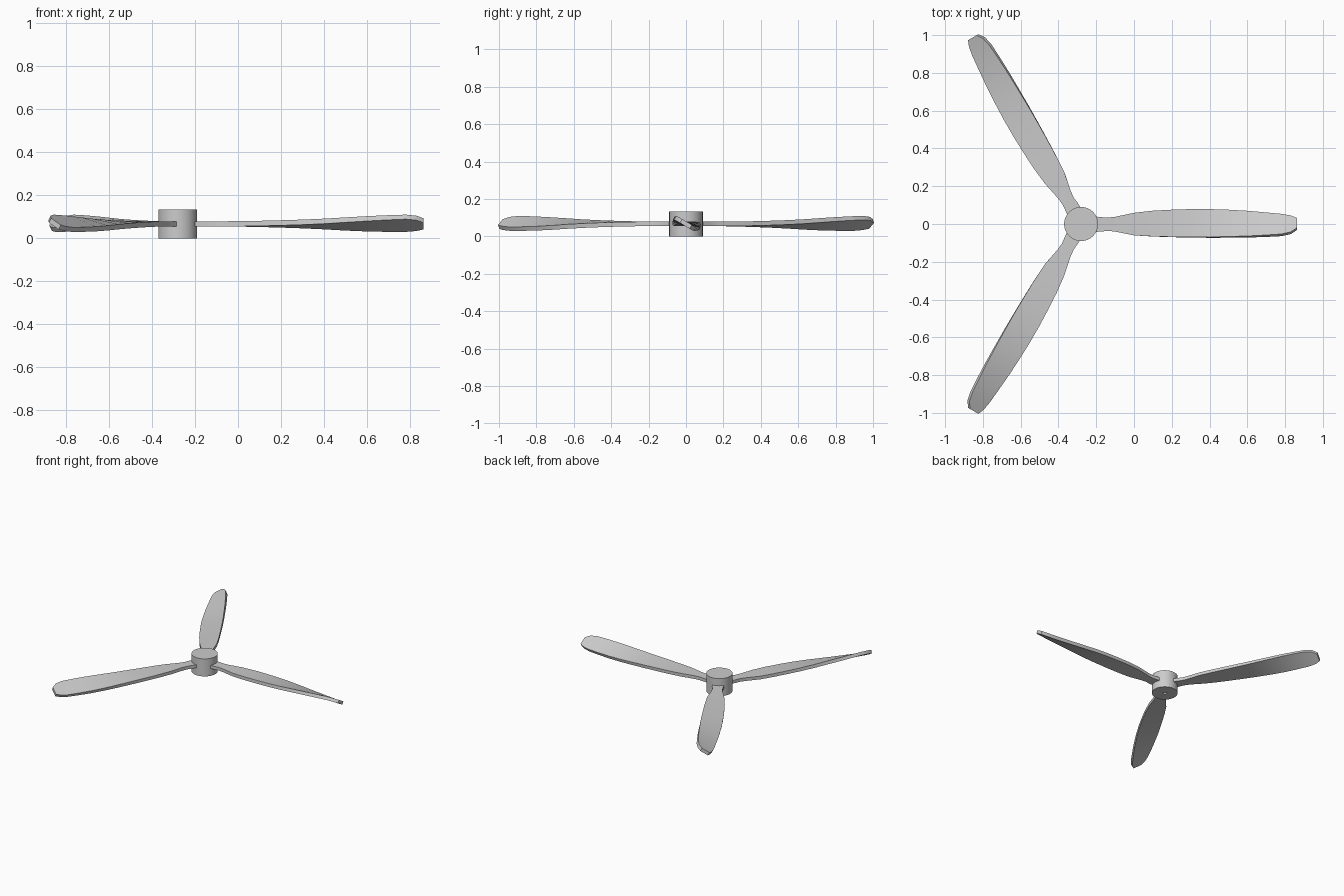
import bpy, bmesh
from math import radians, cos, sin, tau
from mathutils import Vector

if "Cube" in bpy.data.objects:
    bpy.data.objects.remove(bpy.data.objects["Cube"])

HUB_X, MID_Z = -0.28, 0.067
THICK = 0.024


def finish(name, bm):
    bmesh.ops.remove_doubles(bm, verts=bm.verts, dist=1e-5)
    bmesh.ops.recalc_face_normals(bm, faces=bm.faces)
    mesh = bpy.data.meshes.new(name)
    bm.to_mesh(mesh)
    bm.free()
    ob = bpy.data.objects.new(name, mesh)
    bpy.context.collection.objects.link(ob)
    bpy.context.view_layer.objects.active = ob
    ob.select_set(True)
    bpy.ops.object.shade_smooth_by_angle(angle=radians(30))
    ob.select_set(False)
    return ob


# Hub: turned cylinder with a shaft hole from below
bm = bmesh.new()
profile = [(0, 0.09), (0.012, 0.09), (0.012, 0), (0.09, 0), (0.09, 0.133), (0, 0.133)]
vs = [bm.verts.new((r, 0, z)) for r, z in profile]
es = [bm.edges.new(p) for p in zip(vs, vs[1:])]
bmesh.ops.spin(bm, geom=vs + es, axis=(0, 0, 1), cent=(0, 0, 0),
               angle=tau, steps=48, use_duplicate=False)
hub = finish("hub", bm)
hub.location.x = HUB_X

# Blade stations: radius, +y half width, -y half width, twist in degrees
stations = [
    (0.07, 0.040, 0.042, 0), (0.11, 0.036, 0.040, 0), (0.14, 0.034, 0.036, 0),
    (0.18, 0.038, 0.040, 0), (0.28, 0.059, 0.060, 0.5), (0.38, 0.070, 0.066, 2),
    (0.48, 0.075, 0.069, 4), (0.58, 0.078, 0.071, 6.5), (0.68, 0.078, 0.072, 10),
    (0.78, 0.075, 0.072, 15), (0.88, 0.070, 0.072, 20), (0.98, 0.062, 0.070, 25),
    (1.06, 0.055, 0.067, 29), (1.11, 0.045, 0.055, 30), (1.142, 0.030, 0.030, 31),
]


def build_blade(name, turn):
    bm = bmesh.new()
    rings = []
    for r, yp, yn, deg in stations:
        c, s = cos(radians(-deg)), sin(radians(-deg))
        h = THICK / 2
        section = [(yp, h), (yp, -h), (-yn, -h), (-yn, h)]
        rings.append([bm.verts.new((r, y * c - z * s, y * s + z * c)) for y, z in section])
    for a, b in zip(rings, rings[1:]):
        for i in range(4):
            j = (i + 1) % 4
            bm.faces.new((a[i], a[j], b[j], b[i]))
    bm.faces.new(rings[0])
    bm.faces.new(rings[-1])
    ob = finish(name, bm)
    ob.location = Vector((HUB_X, 0, MID_Z))
    ob.rotation_euler.z = turn


# Three blades around the hub
for i in range(3):
    build_blade(f"blade_{i + 1}", i * tau / 3)
